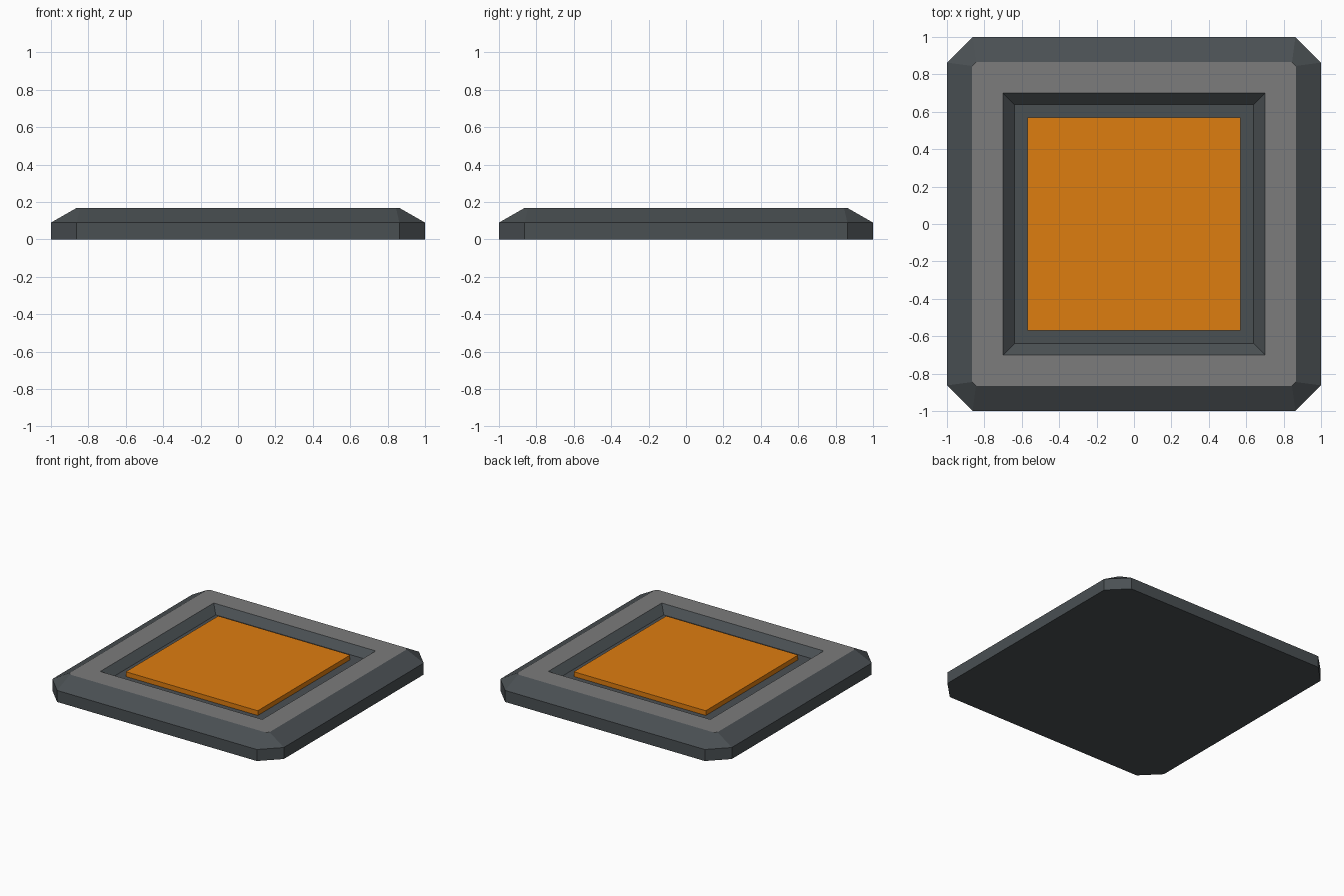
import bpy, bmesh

if "Cube" in bpy.data.objects:
    bpy.data.objects.remove(bpy.data.objects["Cube"])


def material(name, rgb):
    m = bpy.data.materials.new(name)
    m.diffuse_color = (*rgb, 1)
    m.use_nodes = True
    m.node_tree.nodes["Principled BSDF"].inputs["Base Color"].default_value = m.diffuse_color
    return m


slate = material("dark slate", (0.068, 0.079, 0.086))
grey = material("rim grey", (0.2, 0.2, 0.2))
orange = material("orange", (0.73, 0.205, 0.005))


def finish(bm, name, mats):
    bmesh.ops.recalc_face_normals(bm, faces=bm.faces)
    me = bpy.data.meshes.new(name)
    bm.to_mesh(me)
    bm.free()
    for m in mats:
        me.materials.append(m)
    ob = bpy.data.objects.new(name, me)
    bpy.context.collection.objects.link(ob)
    return ob


CORNERS = [(1, 1), (-1, 1), (-1, -1), (1, -1)]


def cut_ring(bm, half, cut, z):
    """Square ring with cut corners, two vertices per corner, anticlockwise."""
    ring = []
    for sx, sy in CORNERS:
        pair = [(sx * half, sy * (half - cut)), (sx * (half - cut), sy * half)]
        if sx * sy < 0:
            pair.reverse()
        ring += [bm.verts.new((x, y, z)) for x, y in pair]
    return ring


def square_ring(bm, half, z):
    return [bm.verts.new((sx * half, sy * half, z)) for sx, sy in CORNERS]


def bridge(bm, a, b):
    n = len(a)
    return [bm.faces.new((a[i], a[(i + 1) % n], b[(i + 1) % n], b[i])) for i in range(n)]


# Frame: straight wall, bevelled shoulder, grey rim and sunken tray
bm = bmesh.new()
bottom = cut_ring(bm, 1.0, 0.137, 0)
shoulder = cut_ring(bm, 1.0, 0.137, 0.09)
rim = cut_ring(bm, 0.865, 0.02, 0.167)
opening = square_ring(bm, 0.70, 0.167)
floor = square_ring(bm, 0.64, 0.113)
bm.faces.new(bottom)
bridge(bm, bottom, shoulder)
bridge(bm, shoulder, rim)
for i in range(4):
    j = (i + 1) % 4
    a, b, nxt = rim[2 * i], rim[2 * i + 1], rim[2 * j]
    for f in (bm.faces.new((a, b, opening[i])),
              bm.faces.new((b, nxt, opening[j], opening[i]))):
        f.material_index = 1
bridge(bm, opening, floor)
bm.faces.new(floor)
finish(bm, "frame", [slate, grey])

# Raised centre panel standing on the tray floor
bm = bmesh.new()
low = square_ring(bm, 0.57, 0.113)
high = square_ring(bm, 0.57, 0.15)
bm.faces.new(low)
bridge(bm, low, high)
bm.faces.new(high)
finish(bm, "centre_panel", [orange])
